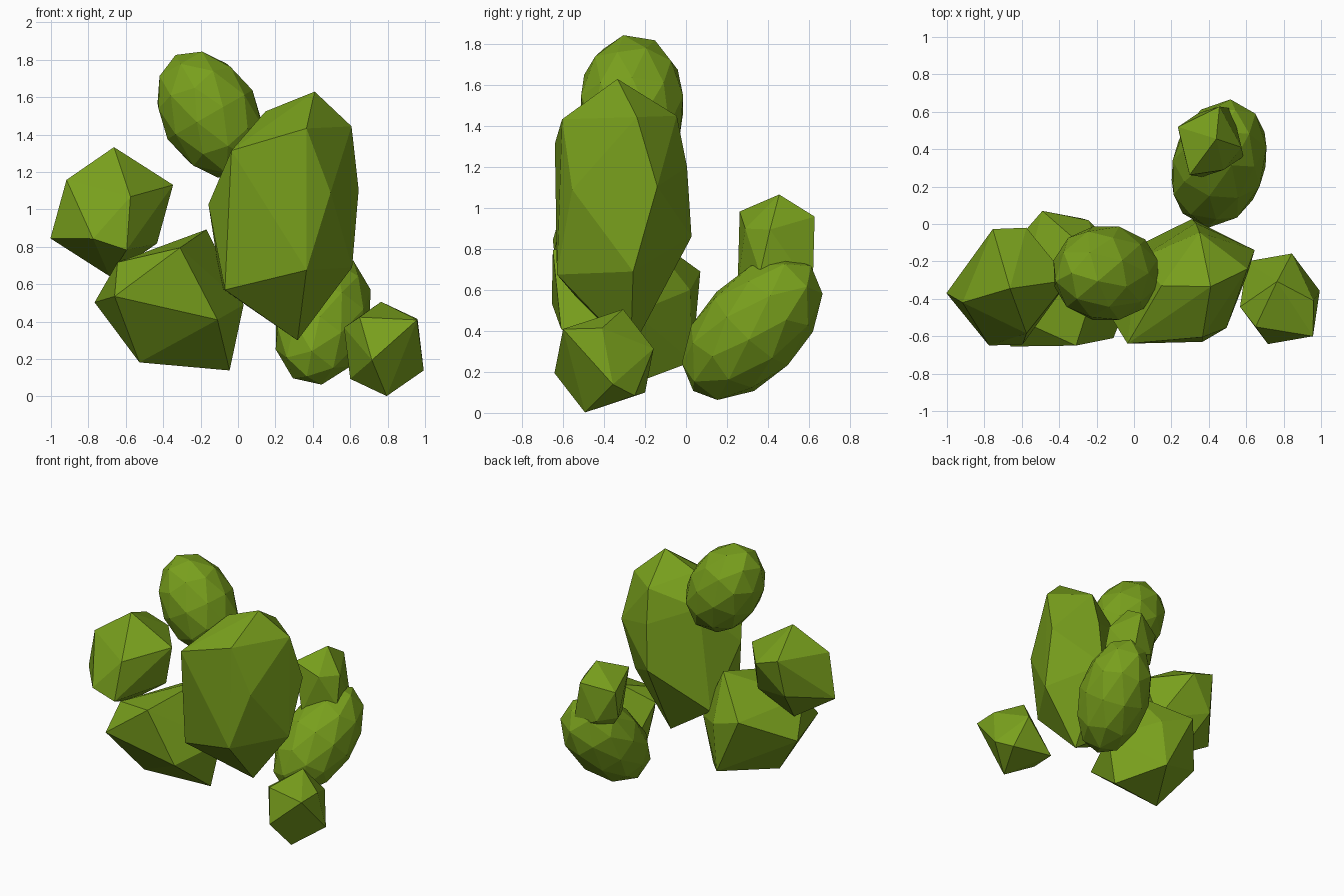
import bpy, bmesh
from mathutils import Vector, Matrix

leaf = bpy.data.materials.new("moss_green")
leaf.diffuse_color = (0.19, 0.35, 0.012, 1)


def finish(bm, name):
    bmesh.ops.recalc_face_normals(bm, faces=bm.faces)
    me = bpy.data.meshes.new(name)
    bm.to_mesh(me)
    bm.free()
    me.materials.append(leaf)
    ob = bpy.data.objects.new(name, me)
    bpy.context.collection.objects.link(ob)
    return ob


def hull(name, points):
    """Faceted lump: the convex hull of a few corners."""
    bm = bmesh.new()
    for p in points:
        bm.verts.new(p)
    res = bmesh.ops.convex_hull(bm, input=bm.verts)
    loose = {g for g in res["geom_interior"] + res["geom_unused"]
             if isinstance(g, bmesh.types.BMVert)}
    bmesh.ops.delete(bm, geom=list(loose), context='VERTS')
    return finish(bm, name)


def paired(name, center, offsets):
    """Lump whose corners come in opposite pairs about its centre."""
    c = Vector(center)
    return hull(name, [c + s * Vector(o) for o in offsets for s in (1, -1)])


def egg(name, center, axis, long_r, short_r):
    """Stretched 80-face icosphere lying along an axis."""
    rot = Vector(axis).to_track_quat('Z', 'Y').to_matrix().to_4x4()
    mat = (Matrix.Translation(center) @ rot
           @ Matrix.Diagonal((short_r, short_r, long_r, 1)))
    bm = bmesh.new()
    bmesh.ops.create_icosphere(bm, subdivisions=2, radius=1, matrix=mat)
    return finish(bm, name)


# rounded clumps
egg("top_clump", (-0.15, -0.263, 1.507), (-0.5, 0, 0.87), 0.368, 0.262)
egg("back_clump", (0.455, 0.323, 0.412), (0.2, 0.66, 0.70), 0.428, 0.255)

# left clump
paired("left_clump", (-0.675, -0.335, 0.988),
       [(0.012, -0.01, 0.345), (-0.242, -0.085, 0.17), (-0.328, -0.035, -0.143),
        (0.10, -0.25, 0.08), (-0.10, -0.315, -0.145), (-0.08, 0.308, 0.205)])

# small right clump near the ground
paired("right_small_clump", (0.78, -0.40, 0.254),
       [(-0.015, 0.093, 0.252), (0.177, -0.2, 0.155), (0.213, 0.043, -0.115),
        (0.064, 0.242, 0.06), (-0.13, -0.15, 0.17), (0.18, -0.01, 0.16)])

# small clump on top of the back clump
paired("back_small_clump", (0.41, 0.44, 0.79),
       [(0.03, 0.015, 0.276), (0.047, 0.188, 0.168), (-0.113, -0.178, 0.193),
        (0.165, -0.03, 0.105), (-0.175, 0.079, 0.11), (0.069, -0.151, 0.11)])

# tall central clump
hull("tall_clump", [
    (0.41, -0.335, 1.63), (0.607, -0.24, 1.444), (0.645, -0.14, 1.105),
    (0.495, -0.555, 1.09), (0.366, -0.605, 1.433), (-0.035, -0.64, 1.315),
    (0.366, -0.63, 0.675), (0.61, -0.258, 0.69), (0.318, -0.27, 0.30),
    (-0.088, -0.17, 0.578), (-0.07, -0.54, 0.57), (-0.158, -0.44, 1.027),
    (0.147, -0.33, 1.524), (0.35, -0.045, 1.45), (0.31, 0.027, 0.86),
    (0.33, 0.005, 1.2), (0.02, -0.19, 1.33)])

# broad lower-left clump
hull("lower_left_clump", [
    (-0.66, -0.655, 0.535), (-0.31, -0.65, 0.795), (-0.11, -0.61, 0.41),
    (-0.644, -0.50, 0.717), (-0.767, -0.25, 0.503), (-0.527, -0.38, 0.182),
    (-0.045, -0.265, 0.139), (0.03, -0.25, 0.49), (-0.168, -0.21, 0.893),
    (-0.49, 0.07, 0.69), (-0.243, 0.02, 0.6), (-0.28, 0.03, 0.25)])
